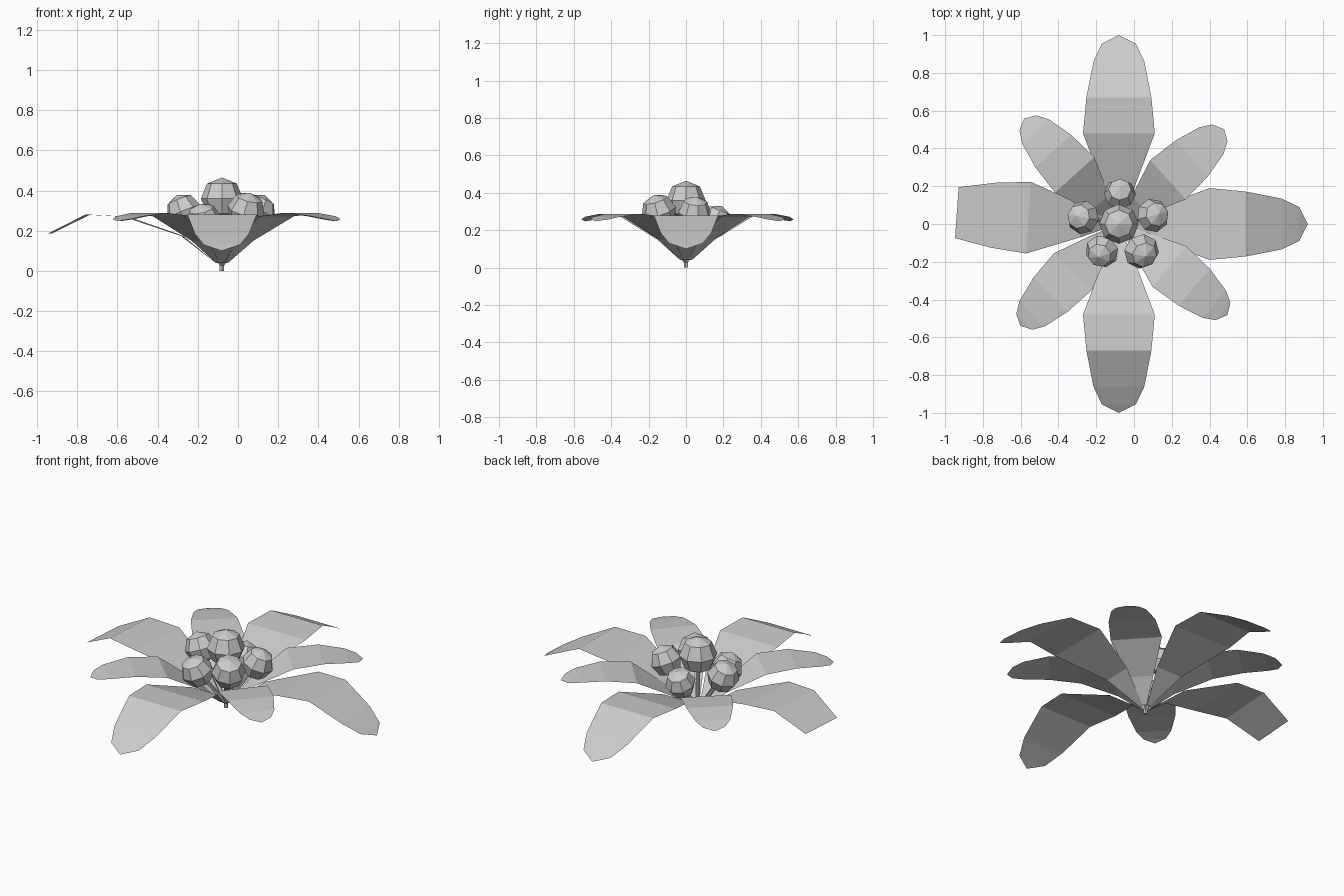
import bpy, bmesh, math
from mathutils import Vector

cube = bpy.data.objects.get("Cube")
if cube:
    bpy.data.objects.remove(cube)

grey = bpy.data.materials.new("plain grey")
grey.use_nodes = True
colour = (0.6, 0.6, 0.6, 1)
grey.diffuse_color = colour
grey.node_tree.nodes["Principled BSDF"].inputs["Base Color"].default_value = colour

CENTRE = Vector((-0.08, 0, 0))


def finish(name, bm):
    mesh = bpy.data.meshes.new(name)
    bm.to_mesh(mesh)
    bm.free()
    mesh.materials.append(grey)
    obj = bpy.data.objects.new(name, mesh)
    bpy.context.collection.objects.link(obj)
    return obj


# Leaf: rows of (distance from centre, height, half width), tip point added last
def leaf(name, rows, tip, angle):
    bm = bmesh.new()
    pairs = [[bm.verts.new((r, s * w, z)) for s in (-1, 1)] for r, z, w in rows]
    for a, b in zip(pairs, pairs[1:]):
        bm.faces.new((a[0], b[0], b[1], a[1]))
    if tip:
        point = bm.verts.new((tip[0], 0, tip[1]))
        bm.faces.new((pairs[-1][0], point, pairs[-1][1]))
    obj = finish(name, bm)
    obj.location = CENTRE
    obj.rotation_euler.z = math.radians(angle)


large = [(0.03, 0.04, 0.012), (0.2, 0.175, 0.085), (0.48, 0.27, 0.19),
         (0.67, 0.28, 0.172), (0.86, 0.185, 0.135), (0.955, 0.13, 0.09)]
small = [(0.03, 0.04, 0.012), (0.15, 0.15, 0.065), (0.35, 0.272, 0.14),
         (0.52, 0.288, 0.128), (0.66, 0.272, 0.095), (0.72, 0.258, 0.06)]

for name, angle in (("right", 0), ("back", 90), ("front", -90)):
    leaf("large_leaf_" + name, large, (1.0, 0.1), angle)
# This leaf has a blunt end
leaf("large_leaf_blunt", large[:-1], None, 176)
for i, angle in enumerate((42, 132, 226, -40)):
    leaf(f"small_leaf_{i + 1}", small, (0.75, 0.248), angle)


# Slender stalk between two points
def stalk(name, start, end, radius):
    bm = bmesh.new()
    way = end - start
    bmesh.ops.create_cone(bm, cap_ends=True, segments=5, radius1=radius,
                          radius2=radius, depth=way.length)
    obj = finish(name, bm)
    obj.location = CENTRE + (start + end) / 2
    obj.rotation_mode = 'QUATERNION'
    obj.rotation_quaternion = way.to_track_quat('Z', 'Y')


# Faceted berry on a stalk, leaning outward with the stalk
def berry(name, place, radius):
    place = Vector(place)
    bm = bmesh.new()
    bmesh.ops.create_uvsphere(bm, u_segments=8, v_segments=4, radius=radius)
    obj = finish(name, bm)
    obj.location = CENTRE + place
    obj.rotation_mode = 'QUATERNION'
    lean = Vector((place.x, place.y, place.z * 1.6))
    obj.rotation_quaternion = lean.to_track_quat('Z', 'Y')
    foot = Vector((0, 0, 0.03))
    if place.xy.length < 0.01:
        foot.z = 0
    stalk(name + "_stalk", foot, place, 0.012)


berry("centre_berry", (0, 0, 0.36), 0.105)
berry("right_berry", (-0.19, 0.035, 0.295), 0.09)
berry("left_berry", (0.18, 0.045, 0.295), 0.09)
berry("back_berry", (0.005, 0.16, 0.25), 0.085)
berry("front_right_berry", (-0.09, -0.145, 0.25), 0.09)
berry("front_left_berry", (0.12, -0.145, 0.3), 0.095)
